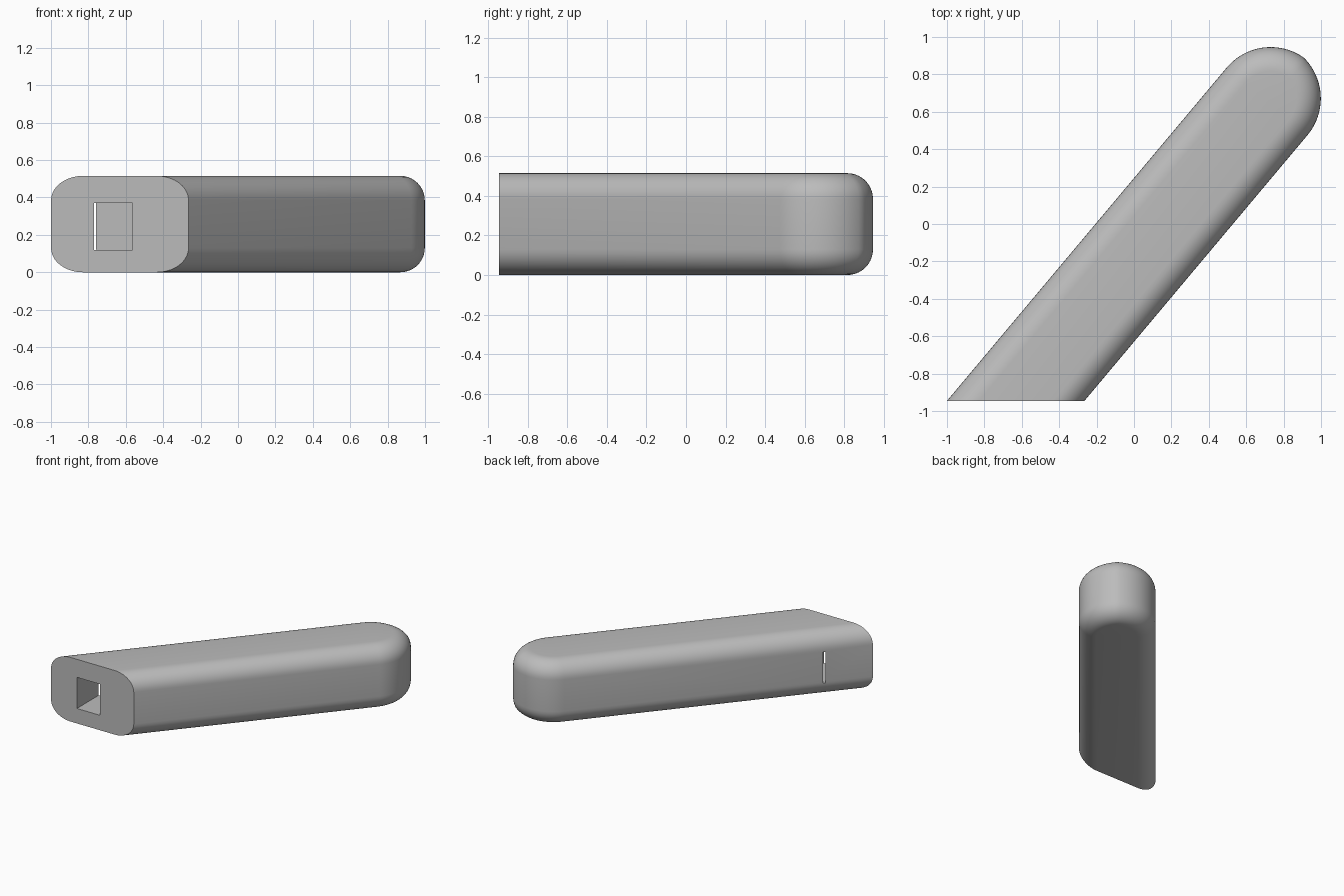
import bpy, bmesh, math
from mathutils import Vector

old = bpy.data.objects.get("Cube")
if old:
    bpy.data.objects.remove(old, do_unlink=True)

grey = bpy.data.materials.new("plain_grey")
grey.use_nodes = True
colour = (0.5, 0.5, 0.5, 1)
grey.diffuse_color = colour
grey.node_tree.nodes["Principled BSDF"].inputs["Base Color"].default_value = colour

FRONT = -0.945      # plane of the slanted cut
HEIGHT = 0.515
FILLET = 0.13       # rounding of the long edges
HALF = 0.2815       # half width of the bar
NOSE = 0.307        # radius of the two arcs of the rounded end
TIP = 1.266
AXIS = Vector((0.643, 0.766))
SIDE = Vector((-0.766, 0.643))
MID = -0.1235


def outline(inset):
    """Half outlines mirrored about the bar axis; two arcs meet at the nose."""
    r = NOSE - inset
    over = NOSE - HALF
    end = math.acos(over / r) + math.pi / 2 - math.acos(0) 
    sweep = math.pi - math.acos(-over / r) if over < 0 else math.acos(over / r)
    half = [(-2.0, HALF - inset)]
    steps = 20
    for i in range(steps + 1):
        a = sweep * i / steps
        half.append((TIP - NOSE + r * math.sin(a), r * math.cos(a) - over))
    half[-1] = (half[-1][0], 0.0)
    pts = half + [(u, -n) for u, n in reversed(half[:-1])]
    return [AXIS * u + SIDE * (n + MID) for u, n in pts]


# Bar: stacked outlines with rounded lower and upper edges
steps = 10
lower = [(FILLET * (1 - math.sin(a)), FILLET * (1 - math.cos(a)))
         for a in (math.pi / 2 * i / steps for i in range(steps + 1))]
levels = lower + [(d, HEIGHT - z) for d, z in reversed(lower)]

bm = bmesh.new()
rings = [[bm.verts.new((p.x, p.y, z)) for p in outline(d)] for d, z in levels]
for a, b in zip(rings, rings[1:]):
    for i in range(len(a)):
        j = (i + 1) % len(a)
        bm.faces.new((a[i], a[j], b[j], b[i]))
bm.faces.new(rings[0])
bm.faces.new(rings[-1])

# Slanted flat front
cut = bmesh.ops.bisect_plane(bm, geom=bm.verts[:] + bm.edges[:] + bm.faces[:],
                             plane_co=(0, FRONT, 0), plane_no=(0, -1, 0),
                             clear_outer=True)
edges = [e for e in cut["geom_cut"] if isinstance(e, bmesh.types.BMEdge)]
bmesh.ops.contextual_create(bm, geom=edges)
bmesh.ops.recalc_face_normals(bm, faces=bm.faces[:])
mesh = bpy.data.meshes.new("bar")
bm.to_mesh(mesh)
bm.free()
mesh.materials.append(grey)
bar = bpy.data.objects.new("bar", mesh)
bpy.context.collection.objects.link(bar)

# Square socket, just breaking through the side as a narrow slit
x0, x1, y0, y1, z0, z1 = -0.77, -0.565, -1.2, -0.658, 0.12, 0.37
bpy.ops.mesh.primitive_cube_add(size=1, location=((x0 + x1) / 2, (y0 + y1) / 2, (z0 + z1) / 2))
cutter = bpy.context.object
cutter.name = "socket_cutter"
cutter.scale = (x1 - x0, y1 - y0, z1 - z0)
cutter.hide_render = True
cutter.data.materials.append(grey)
bpy.context.view_layer.update()

bpy.ops.object.select_all(action="DESELECT")
bar.select_set(True)
bpy.context.view_layer.objects.active = bar
mod = bar.modifiers.new("socket", "BOOLEAN")
mod.operation = "DIFFERENCE"
mod.solver = "EXACT"
mod.object = cutter
bpy.ops.object.modifier_apply(modifier=mod.name)
bpy.data.objects.remove(cutter, do_unlink=True)
bpy.ops.object.shade_smooth_by_angle(angle=math.radians(30))
